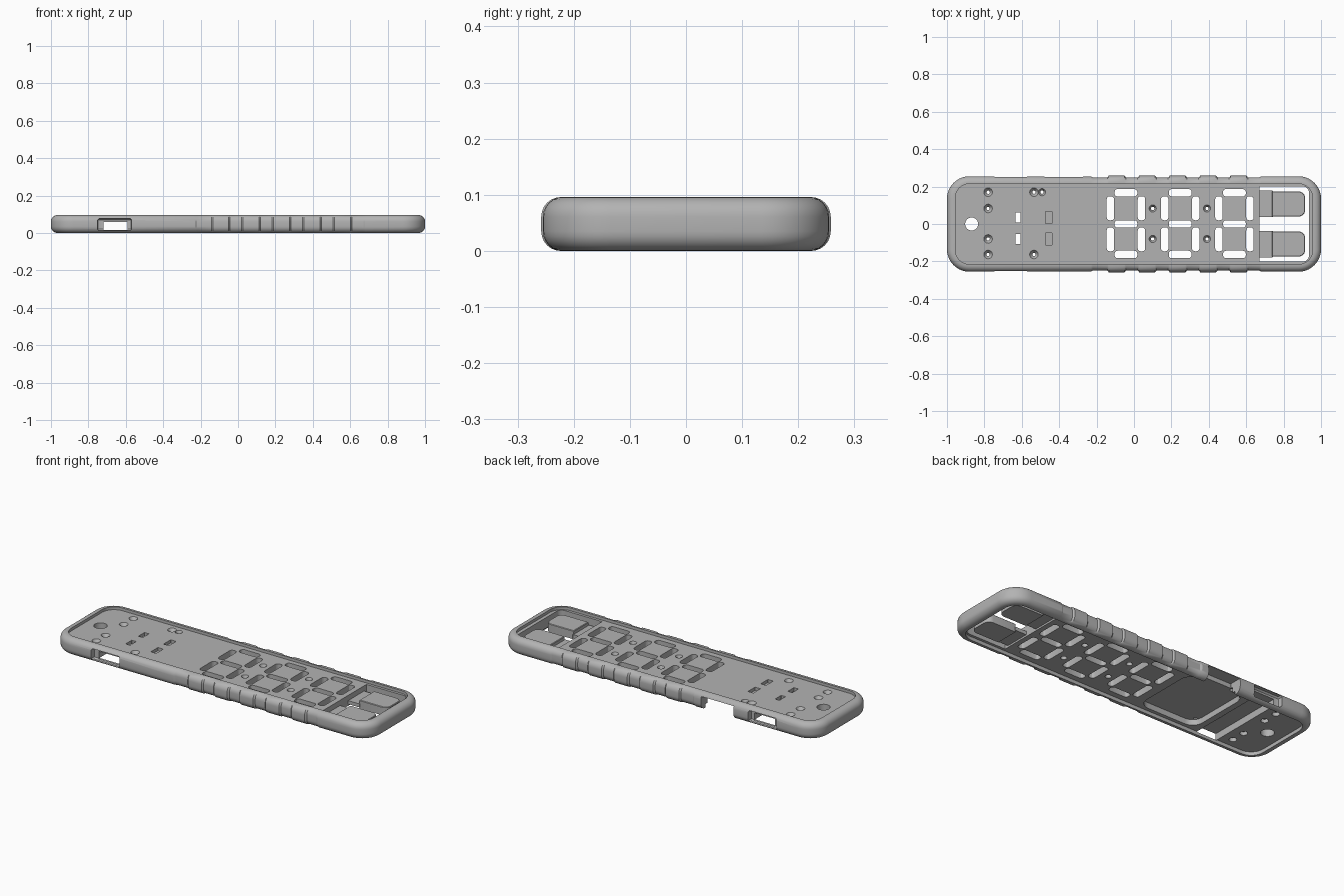
import bpy, bmesh, math

cube = bpy.data.objects.get("Cube")
if cube:
    bpy.data.objects.remove(cube)

grey = bpy.data.materials.new("matte grey")
grey.use_nodes = True
grey.diffuse_color = (0.45, 0.45, 0.45, 1)
bsdf = next(n for n in grey.node_tree.nodes if n.type == 'BSDF_PRINCIPLED')
bsdf.inputs["Base Color"].default_value = (0.45, 0.45, 0.45, 1)
bsdf.inputs["Roughness"].default_value = 0.6

# Grip ridges along both long sides: (x, inward offset)
BASE, DENT = 0.003, 0.009
grip = [(-0.23, BASE), (-0.22, DENT)]
for i in range(5):
    c = -0.093 + 0.163 * i
    grip += [(c - 0.05, DENT), (c - 0.042, 0), (c + 0.042, 0), (c + 0.05, DENT)]
grip += [(0.67, DENT), (0.68, BASE)]


def outline(cx, cy, w, d, r, r_left, seg, side):
    """Rounded rectangle, counter-clockwise, with optional points on the long sides."""
    pts = []
    hw, hd = w / 2, d / 2
    for k, (sx, sy) in enumerate([(1, 1), (-1, 1), (-1, -1), (1, -1)]):
        rad = r if sx > 0 else r_left
        for j in range(seg + 1):
            a = math.pi / 2 * (k + j / seg)
            pts.append((cx + sx * (hw - rad) + rad * math.cos(a),
                        cy + sy * (hd - rad) + rad * math.sin(a)))
        if side and k == 0:
            pts += [(x, hd + BASE - o) for x, o in reversed(side)]
        if side and k == 2:
            pts += [(x, -hd - BASE + o) for x, o in side]
    return pts


def loft(bm, cx, cy, w, d, r, rings, r_left=None, seg=6, side=None):
    """Solid from stacked rounded rectangles; rings are (z, inset), bottom first."""
    r_left = r if r_left is None else r_left
    rows = []
    for z, i in rings:
        pts = outline(cx, cy, w - 2 * i, d - 2 * i, max(r - i, 0.0005),
                      max(r_left - i, 0.0005), seg, side)
        rows.append([bm.verts.new((x, y, z)) for x, y in pts])
    n = len(rows[0])
    for lo, hi in zip(rows, rows[1:]):
        for k in range(n):
            m = (k + 1) % n
            bm.faces.new((lo[k], lo[m], hi[m], hi[k]))
    bm.faces.new(rows[0][::-1])
    bm.faces.new(rows[-1])


def make(name, bm):
    bmesh.ops.remove_doubles(bm, verts=bm.verts, dist=1e-5)
    bmesh.ops.recalc_face_normals(bm, faces=bm.faces)
    me = bpy.data.meshes.new(name)
    bm.to_mesh(me)
    bm.free()
    me.materials.append(grey)
    ob = bpy.data.objects.new(name, me)
    bpy.context.scene.collection.objects.link(ob)
    return ob


def cut(target, bm):
    """Subtract a batch of separate solids and bake the result."""
    cutter = make("cutter", bm)
    cutter.hide_render = True
    mod = target.modifiers.new("cut", 'BOOLEAN')
    mod.operation, mod.solver, mod.object = 'DIFFERENCE', 'EXACT', cutter
    dg = bpy.context.evaluated_depsgraph_get()
    baked = bpy.data.meshes.new_from_object(target.evaluated_get(dg))
    target.modifiers.clear()
    target.data = baked
    bpy.data.objects.remove(cutter)


# Case body with softly rounded edges
R, H = 0.035, 0.096
arc = [(R * math.sin(math.pi / 12 * i), R * math.cos(math.pi / 12 * i)) for i in range(7)]
rings = [(R - c, R - s) for s, c in arc]
rings += [(H - z, i) for z, i in reversed(rings)]
bm = bmesh.new()
loft(bm, 0, 0, 2, 0.51, 0.12, rings, seg=10, side=grip)
case = make("case", bm)

TOP, FLOOR = 0.08, 0.02

# Shallow recesses on the top and the underside
bm = bmesh.new()
loft(bm, 0, 0, 1.91, 0.43, 0.075, [(TOP, 0), (0.2, 0)], seg=8)
loft(bm, 0, 0, 1.91, 0.43, 0.075, [(-0.1, 0), (FLOOR, 0)], seg=8)
cut(case, bm)

# Large underside pocket and window for the buttons
bm = bmesh.new()
loft(bm, -0.375, 0, 0.36, 0.39, 0.06, [(-0.05, 0), (0.052, 0)])
loft(bm, 0.8025, 0, 0.265, 0.4, 0.03, [(-0.05, 0), (0.2, 0)], r_left=0.001)
cut(case, bm)

# Cross channel under the plate, open at both long sides
bm = bmesh.new()
loft(bm, -0.655, 0, 0.13, 0.7, 0.001, [(0.017, 0), (0.059, 0)], seg=1)
cut(case, bm)

# Flared port mouths on both sides and the opening in the back wall
bm = bmesh.new()
for s in (-1, 1):
    loft(bm, -0.66, s * 0.29, 0.18, 0.13, 0.004, [(0.012, 0.008), (0.02, 0), (0.07, 0), (0.078, 0.008)], seg=2)
loft(bm, -0.375, 0.25, 0.205, 0.14, 0.002, [(-0.05, 0), (0.077, 0)], seg=1)
cut(case, bm)

# Digit segment slots
THROUGH = [(-0.03, 0), (0.15, 0)]
bm = bmesh.new()
for n in range(3):
    cx = -0.043 + 0.29 * n
    for y in (-0.163, 0, 0.167):
        loft(bm, cx, y, 0.122, 0.04, 0.016, THROUGH, seg=3)
    for sx in (-1, 1):
        for y in (-0.082, 0.084):
            loft(bm, cx + sx * 0.083, y, 0.04, 0.128, 0.016, THROUGH, seg=3)
cut(case, bm)

# Countersunk screw holes, hanging hole and small rectangular openings
bm = bmesh.new()
holes = [(-0.78, y) for y in (0.17, 0.083, -0.08, -0.163)]
holes += [(-0.535, 0.17), (-0.492, 0.17), (-0.535, -0.163)]
holes += [(x, y) for x in (0.1, 0.39) for y in (0.083, -0.08)]
for x, y in holes:
    wide = 0.02 if x > -0.5 else 0.024
    low = 0.004 if x < -0.7 or x > 0 else 0.014
    loft(bm, x, y, 2 * wide, 2 * wide, wide,
         [(0.0, low), (0.04, low), (0.041, wide - 0.009), (0.06, wide - 0.009), (0.081, 0)], seg=4)
loft(bm, -0.868, 0, 0.07, 0.07, 0.035, THROUGH)
for y in (0.035, -0.08):
    loft(bm, -0.62, y, 0.028, 0.055, 0.001, THROUGH, seg=1)
    loft(bm, -0.455, y, 0.034, 0.064, 0.001, [(0.062, 0), (0.15, 0)], seg=1)
cut(case, bm)

parts = [case]

# Two flexing buttons, each with a thin hinge strip
for side, s in (("left", 1), ("right", -1)):
    bm = bmesh.new()
    loft(bm, 0.826, s * 0.107, 0.178, 0.134, 0.035, [(0.022, 0), (0.067, 0), (0.07, 0.003)], r_left=0.002)
    parts.append(make(side + "_button", bm))
    bm = bmesh.new()
    loft(bm, 0.702, s * 0.108, 0.08, 0.143, 0.002, [(0.03, 0), (0.05, 0)], seg=1)
    parts.append(make(side + "_button_hinge", bm))

# Smooth shading with sharp edges kept
for ob in bpy.context.selected_objects:
    ob.select_set(False)
for ob in parts:
    ob.select_set(True)
bpy.context.view_layer.objects.active = case
bpy.ops.object.shade_smooth_by_angle(angle=math.radians(30))
